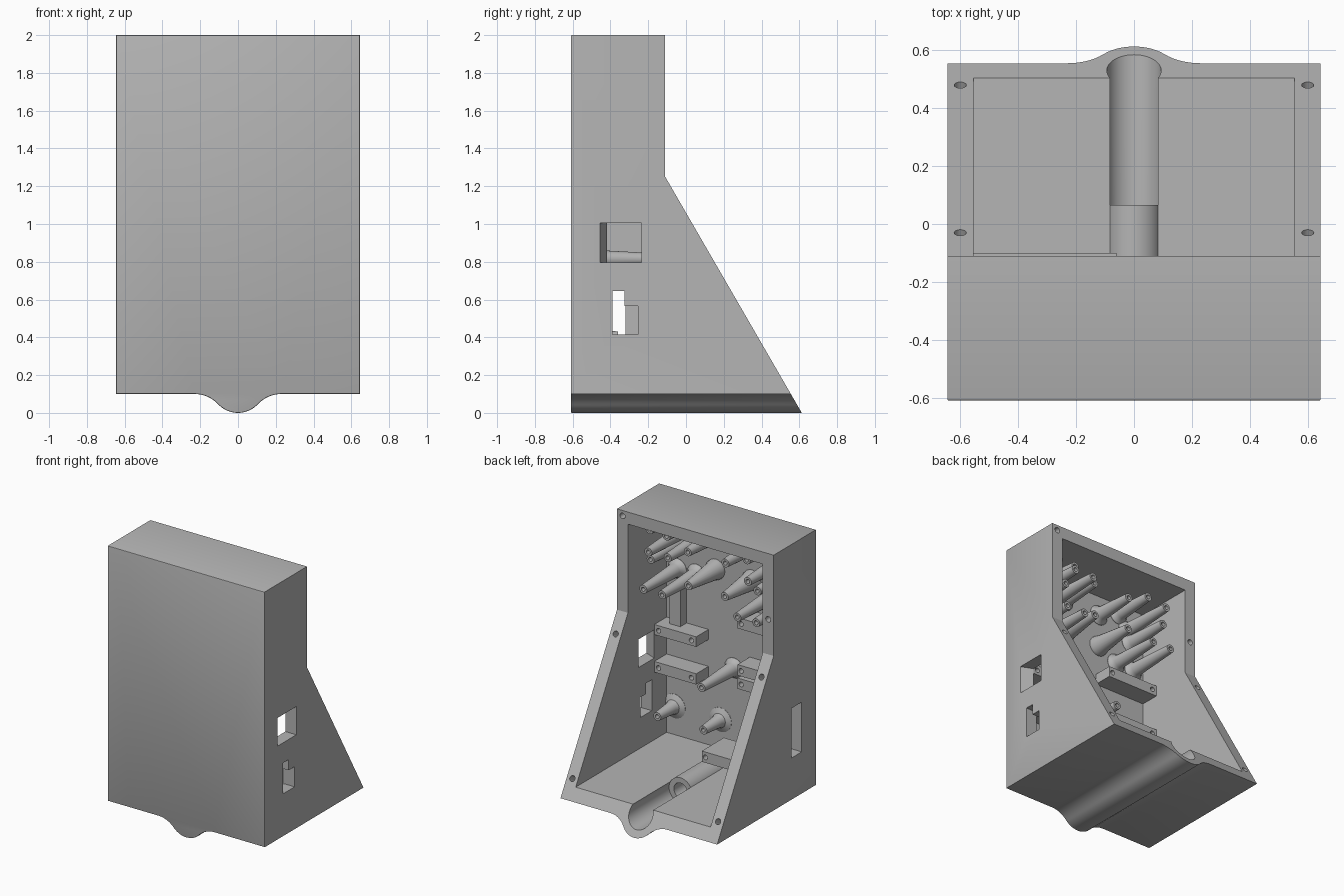
import bpy, bmesh, math
from mathutils import Matrix, Vector

if "Cube" in bpy.data.objects:
    bpy.data.objects.remove(bpy.data.objects["Cube"], do_unlink=True)

grey = bpy.data.materials.new("plain_grey")
grey.use_nodes = True
COLOUR = (0.46, 0.46, 0.46, 1)
grey.diffuse_color = COLOUR
grey.node_tree.nodes["Principled BSDF"].inputs["Base Color"].default_value = COLOUR


def finish(name, bm):
    bmesh.ops.recalc_face_normals(bm, faces=bm.faces[:])
    mesh = bpy.data.meshes.new(name)
    bm.to_mesh(mesh)
    bm.free()
    mesh.materials.append(grey)
    obj = bpy.data.objects.new(name, mesh)
    bpy.context.collection.objects.link(obj)
    return obj


def activate(obj):
    bpy.ops.object.select_all(action='DESELECT')
    obj.select_set(True)
    bpy.context.view_layer.objects.active = obj


def smooth(obj):
    activate(obj)
    bpy.ops.object.shade_smooth_by_angle(angle=math.radians(30))


def prism(name, points, axis, start, end, bevel_start=0):
    """Extrude a 2D outline along x (points are y,z) or y (points are x,z)."""
    bm = bmesh.new()
    place = (lambda a, b: (start, a, b)) if axis == 'X' else (lambda a, b: (a, start, b))
    face = bm.faces.new([bm.verts.new(place(a, b)) for a, b in points])
    ring = face.edges[:]
    new = bmesh.ops.extrude_face_region(bm, geom=[face], use_keep_orig=True)
    move = Vector((end - start, 0, 0) if axis == 'X' else (0, end - start, 0))
    bmesh.ops.translate(bm, vec=move, verts=[v for v in new["geom"] if isinstance(v, bmesh.types.BMVert)])
    bmesh.ops.recalc_face_normals(bm, faces=bm.faces[:])
    if bevel_start:
        bmesh.ops.bevel(bm, geom=ring, offset=bevel_start, segments=2, affect='EDGES', profile=0.5)
    return finish(name, bm)


def box(name, x, y, z):
    return prism(name, [(y[0], z[0]), (y[1], z[0]), (y[1], z[1]), (y[0], z[1])], 'X', x[0], x[1])


def rod(name, start, end, radius, sides=24):
    start, end = Vector(start), Vector(end)
    bm = bmesh.new()
    turn = (end - start).to_track_quat('Z', 'Y').to_matrix().to_4x4()
    bmesh.ops.create_cone(bm, cap_ends=True, segments=sides, radius1=radius, radius2=radius,
                          depth=(end - start).length,
                          matrix=Matrix.Translation((start + end) / 2) @ turn)
    return finish(name, bm)


def boolean(obj, tool, operation='DIFFERENCE'):
    mod = obj.modifiers.new("cut", 'BOOLEAN')
    mod.operation, mod.solver, mod.object = operation, 'EXACT', tool
    tool.hide_render = True
    activate(obj)
    bpy.ops.object.modifier_apply(modifier=mod.name)
    bpy.data.objects.remove(tool, do_unlink=True)


# Main dimensions
W, IN_W = 0.645, 0.555
FRONT, WALL, BACK = -0.61, -0.565, -0.11
BASE, FLOOR, CEILING, TOP = 0.1, 0.187, 1.91, 2.0
BEND, SLOPE = 1.25, 1.729
PIPE_Z, PIPE_R = 0.143, 0.094


def slope_z(y):
    return BEND - (y - BACK) * SLOPE


# Front outline with the rounded keel underneath
r_out, r_fil, x_fil = 0.143, 0.17, 0.23
bend = math.atan2(x_fil, PIPE_Z - BASE + r_fil)
half = [(r_out * math.sin(bend * i / 10), PIPE_Z - r_out * math.cos(bend * i / 10)) for i in range(11)]
half += [(x_fil - r_fil * math.sin(bend * i / 8), BASE - r_fil + r_fil * math.cos(bend * i / 8))
         for i in range(7, -1, -1)]
half += [(W, BASE), (W, TOP)]
outline = half + [(-x, z) for x, z in reversed(half[1:])]
housing = prism("housing", outline, 'Y', FRONT, 0.7, 0.006)

# Side profile with sloping back
foot = BACK + (BEND + 0.1) / SLOPE
side = [(-0.8, -0.1), (foot, -0.1), (BACK, BEND), (BACK, 2.2), (-0.8, 2.2)]
boolean(housing, prism("side_profile", side, 'X', -1, 1), 'INTERSECT')

# Cavity and pipe channel
boolean(housing, box("cavity", (-IN_W, IN_W), (WALL, 1), (FLOOR, CEILING)))
boolean(housing, rod("channel", (0, -0.555, PIPE_Z), (0, 1, PIPE_Z), PIPE_R, 48))

# Side openings
window = [(0.53, -0.408), (0.53, -0.235), (0.67, -0.235), (0.67, -0.466)]
bm = bmesh.new()
low = bm.faces.new([bm.verts.new((x, y, 0.795)) for x, y in window])
up = bmesh.ops.extrude_face_region(bm, geom=[low], use_keep_orig=True)
bmesh.ops.translate(bm, vec=(0, 0, 0.21), verts=[v for v in up["geom"] if isinstance(v, bmesh.types.BMVert)])
boolean(housing, finish("window_cutter", bm))
step = [(-0.39, 0.415), (-0.255, 0.415), (-0.255, 0.565), (-0.325, 0.565), (-0.325, 0.645), (-0.39, 0.645)]
boolean(housing, prism("stepped_cutter", step, 'X', 0.5, 0.7))
boolean(housing, box("slot_cutter", (-0.7, -0.5), (-0.44, -0.32), (0.41, 0.78)))

# Screw holes in the rim
normal = Vector((0, SLOPE, 1)).normalized()
for s in (-1, 1):
    for y in (-0.03, 0.48):
        p = Vector((s * 0.6, y, slope_z(y)))
        boolean(housing, rod("screw_cutter", p - normal * 0.12, p + normal * 0.05, 0.021, 16))
for x, z in ((0.6, 1.96), (-0.6, 1.51)):
    boolean(housing, rod("screw_cutter", (x, BACK - 0.15, z), (x, 0, z), 0.021, 16))
smooth(housing)

# Pipe socket lying in the floor
socket = rod("pipe_socket", (0, WALL - 0.01, PIPE_Z), (0, 0.065, PIPE_Z), PIPE_R + 0.0005, 48)
boolean(socket, rod("socket_bore", (0, -0.5, PIPE_Z), (0, 0.2, PIPE_Z), 0.055, 32))
smooth(socket)


def standoff(x, tip, z, base=0.05, flare=0.075):
    """Tapered screw post from the front wall, with a blind hole."""
    n = tip - WALL
    prof = [(flare, -0.01), (flare, 0.002), (base + 0.008, 0.02), (base, 0.045),
            (0.031, n), (0.015, n), (0.015, n - 0.1), (0, n - 0.1)]
    bm = bmesh.new()
    vs = [bm.verts.new((x + r, WALL + d, z)) for r, d in prof]
    es = [bm.edges.new(pair) for pair in zip(vs, vs[1:])]
    bmesh.ops.spin(bm, geom=vs + es, cent=(x, 0, z), axis=(0, 1, 0), angle=math.tau, steps=20)
    bmesh.ops.remove_doubles(bm, verts=bm.verts[:], dist=0.0005)
    smooth(finish("standoff", bm))


# Mirrored upper standoffs, then the single ones
for x, tip, z in ((0.31, -0.16, 1.43), (0.465, -0.16, 1.43), (0.41, -0.14, 1.73), (0.155, -0.24, 1.76),
                  (0.33, -0.24, 1.83), (0.44, -0.21, 1.64)):
    for s in (-1, 1):
        standoff(s * x, tip, z)
for s in (-1, 1):
    standoff(s * 0.15, -0.24, 1.51, 0.065)
standoff(0.25, -0.14, 1.73)
standoff(0.47, -0.24, 1.84)
standoff(0, -0.18, 0.815)
standoff(0.49, -0.36, 0.4, 0.045, 0.09)
standoff(0.11, -0.36, 0.4, 0.045, 0.09)


def shelf(x0, x1, z0, z1, holes, back=WALL - 0.005, front=-0.42):
    """Mounting block with screw holes in its rear face."""
    obj = box("mounting_shelf", (x0, x1), (back, front), (z0, z1))
    for x in holes:
        z = (z0 + z1) / 2
        boolean(obj, rod("shelf_hole", (x, front - 0.08, z), (x, front + 0.1, z), 0.018, 16))


# Mounting shelves
E = IN_W + 0.005
shelf(0.21, E, 0.69, 0.77, (0.25, 0.52))
shelf(0.21, E, 0.97, 1.045, (0.25, 0.52))
shelf(-E, -0.13, 1.2, 1.28, (-0.16, -0.52))
shelf(-E, -0.13, 0.85, 0.93, (-0.16, -0.52))
shelf(-E, -0.13, 0.75, 0.83, (-0.16,))
shelf(-E, -0.06, 0.31, 0.39, (-0.09,), -0.36, -0.1)
box("upright_rib", (0.39, 0.48), (WALL - 0.005, -0.49), (1.04, 1.34))
